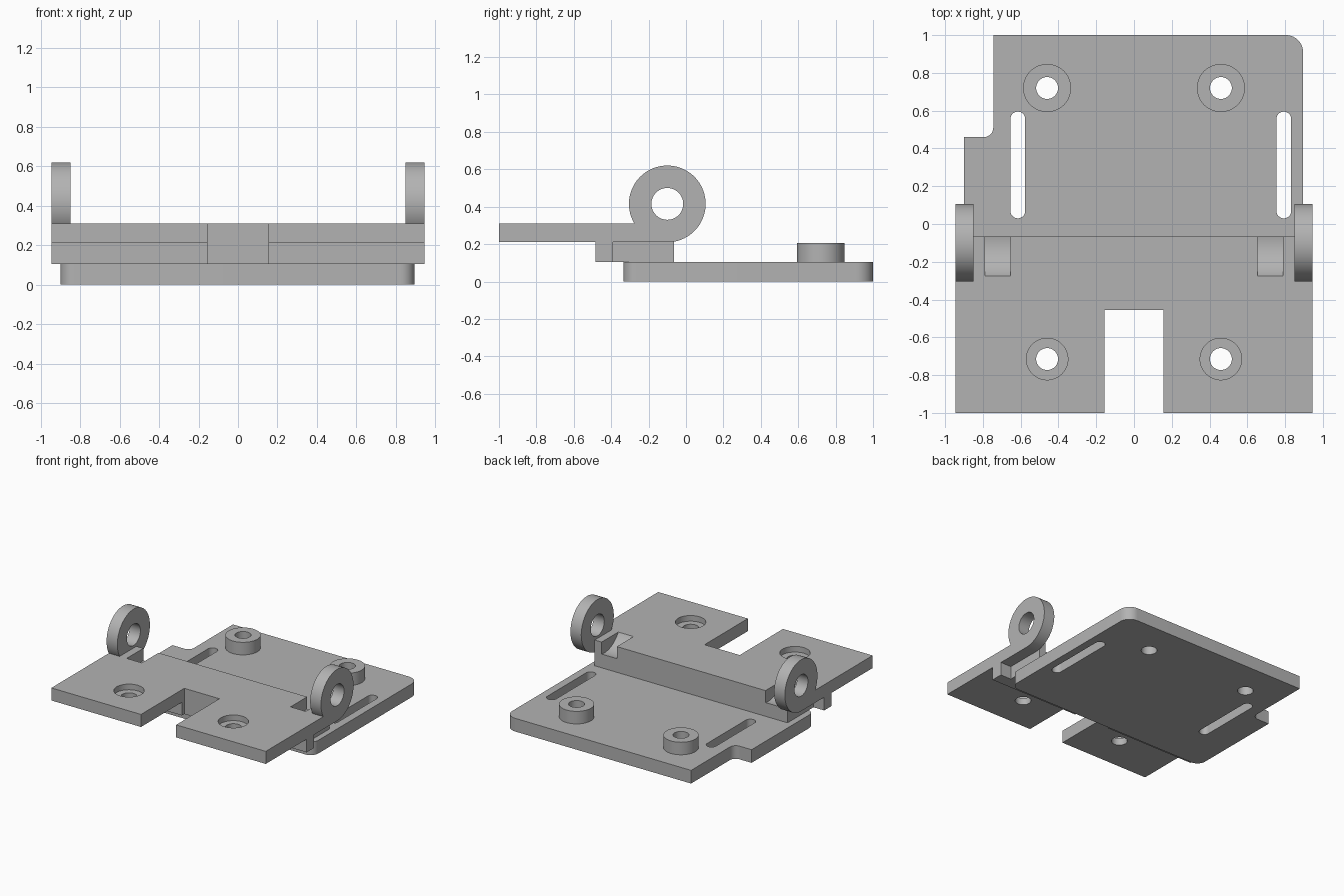
import bpy
import bmesh
from math import sin, cos, pi
from mathutils import Vector

cube = bpy.data.objects.get("Cube")
if cube:
    bpy.data.objects.remove(cube)

GREY = (0.45, 0.45, 0.45, 1)
grey = bpy.data.materials.new("plain_grey")
grey.use_nodes = True
grey.diffuse_color = GREY
grey.node_tree.nodes["Principled BSDF"].inputs["Base Color"].default_value = GREY


def outline(corners, steps=10):
    """Plan outline from (x, y, radius) right-angled corners."""
    pts = []
    for i, (x, y, r) in enumerate(corners):
        p = Vector((x, y))
        if r == 0:
            pts.append(p)
            continue
        u = (Vector(corners[i - 1][:2]) - p).normalized()
        v = (Vector(corners[(i + 1) % len(corners)][:2]) - p).normalized()
        for k in range(steps + 1):
            t = k * pi / 2 / steps
            pts.append(p + r * (u + v) - r * (v * cos(t) + u * sin(t)))
    return pts


def circle(cx, cy, r, n=64):
    return [Vector((cx + r * cos(2 * pi * k / n), cy + r * sin(2 * pi * k / n)))
            for k in range(n)]


def prism(name, pts, low, high, axis="z"):
    """Extrude a plan (axis z) or a side profile in y, z (axis x)."""
    bm = bmesh.new()
    def place(p):
        return (p.x, p.y, low) if axis == "z" else (low, p.x, p.y)
    face = bm.faces.new([bm.verts.new(place(p)) for p in pts])
    new = bmesh.ops.extrude_face_region(bm, geom=[face])["geom"]
    d = high - low
    bmesh.ops.translate(bm, vec=(0, 0, d) if axis == "z" else (d, 0, 0),
                        verts=[g for g in new if isinstance(g, bmesh.types.BMVert)])
    bmesh.ops.recalc_face_normals(bm, faces=bm.faces)
    mesh = bpy.data.meshes.new(name)
    bm.to_mesh(mesh)
    bm.free()
    mesh.materials.append(grey)
    ob = bpy.data.objects.new(name, mesh)
    bpy.context.collection.objects.link(ob)
    return ob


def activate(ob):
    bpy.ops.object.select_all(action="DESELECT")
    ob.select_set(True)
    bpy.context.view_layer.objects.active = ob


def cut(ob, cutters):
    activate(ob)
    for c in cutters:
        c.hide_render = True
        mod = ob.modifiers.new("cut", "BOOLEAN")
        mod.operation = "DIFFERENCE"
        mod.solver = "EXACT"
        mod.object = c
        bpy.ops.object.modifier_apply(modifier=mod.name)
        bpy.data.objects.remove(c)


def smooth(ob):
    activate(ob)
    bpy.ops.object.shade_smooth_by_angle(angle=0.5)


BASE, MID, TOP = 0.105, 0.21, 0.31
HOLE_X, HOLE_R = 0.46, 0.058
HINGE_Y, HINGE_Z, HINGE_R = -0.1, 0.415, 0.205

# Base plate with rounded corners, a stepped back corner, slots and screw holes
base = prism("base_plate", outline([
    (-0.9, -0.335, 0.07), (0.895, -0.335, 0.07), (0.895, 1, 0.09),
    (-0.745, 1, 0), (-0.745, 0.46, 0.05), (-0.9, 0.46, 0)]), 0, BASE)
cutters = []
for x in (-0.615, 0.793):
    w = 0.039
    cutters.append(prism("slot_cutter", outline([
        (x - w, 0.03, w), (x + w, 0.03, w),
        (x + w, 0.595, w), (x - w, 0.595, w)]), -0.1, 0.3))
for s in (-1, 1):
    cutters.append(prism("hole_cutter", circle(s * HOLE_X, 0.72, HOLE_R), -0.1, 0.3))
cut(base, cutters)
smooth(base)

# Standoff bosses on the base plate
for s, side in ((-1, "right"), (1, "left")):
    boss = prism(side + "_standoff", circle(s * HOLE_X, 0.72, 0.127), BASE, 0.205)
    cut(boss, [prism("hole_cutter", circle(s * HOLE_X, 0.72, HOLE_R), 0, 0.4)])
    smooth(boss)


def mirrored(half):
    """Full outline from its +x half, listed front to back."""
    pts = [Vector(p) for p in half]
    return pts + [Vector((-p.x, p.y)) for p in reversed(pts)]


# Riser joining the two plates, wider along its front
riser = prism("riser", mirrored([
    (0.155, -0.455), (0.155, -0.485), (0.945, -0.485), (0.945, -0.39),
    (0.85, -0.39), (0.85, -0.065)]), BASE, MID)

# Raised plate with a front notch, counterbored holes and curved rear pockets
raised = prism("raised_plate", mirrored([
    (0.155, -0.455), (0.155, -1), (0.945, -1), (0.945, HINGE_Y),
    (0.85, HINGE_Y), (0.85, -0.065)]), MID, TOP)
cutters = []
for s in (-1, 1):
    cutters += [
        prism("hole_cutter", circle(s * HOLE_X, -0.715, HOLE_R), 0, 0.5),
        prism("bore_cutter", circle(s * HOLE_X, -0.715, 0.11), 0.265, 0.5),
        prism("pocket_cutter", circle(HINGE_Y, HINGE_Z, HINGE_R - 0.001),
              s * 0.722 - 0.067, s * 0.722 + 0.067, "x")]
cut(raised, cutters)
smooth(raised)

# Hinge rings standing at both sides
for s, side in ((-1, "right"), (1, "left")):
    a, b = sorted((s * 0.85, s * 0.945))
    ring = prism(side + "_hinge_ring", circle(HINGE_Y, HINGE_Z, HINGE_R, 96), a, b, "x")
    cut(ring, [prism("eye_cutter", circle(HINGE_Y, HINGE_Z, 0.085), a - 0.1, b + 0.1, "x")])
    smooth(ring)
